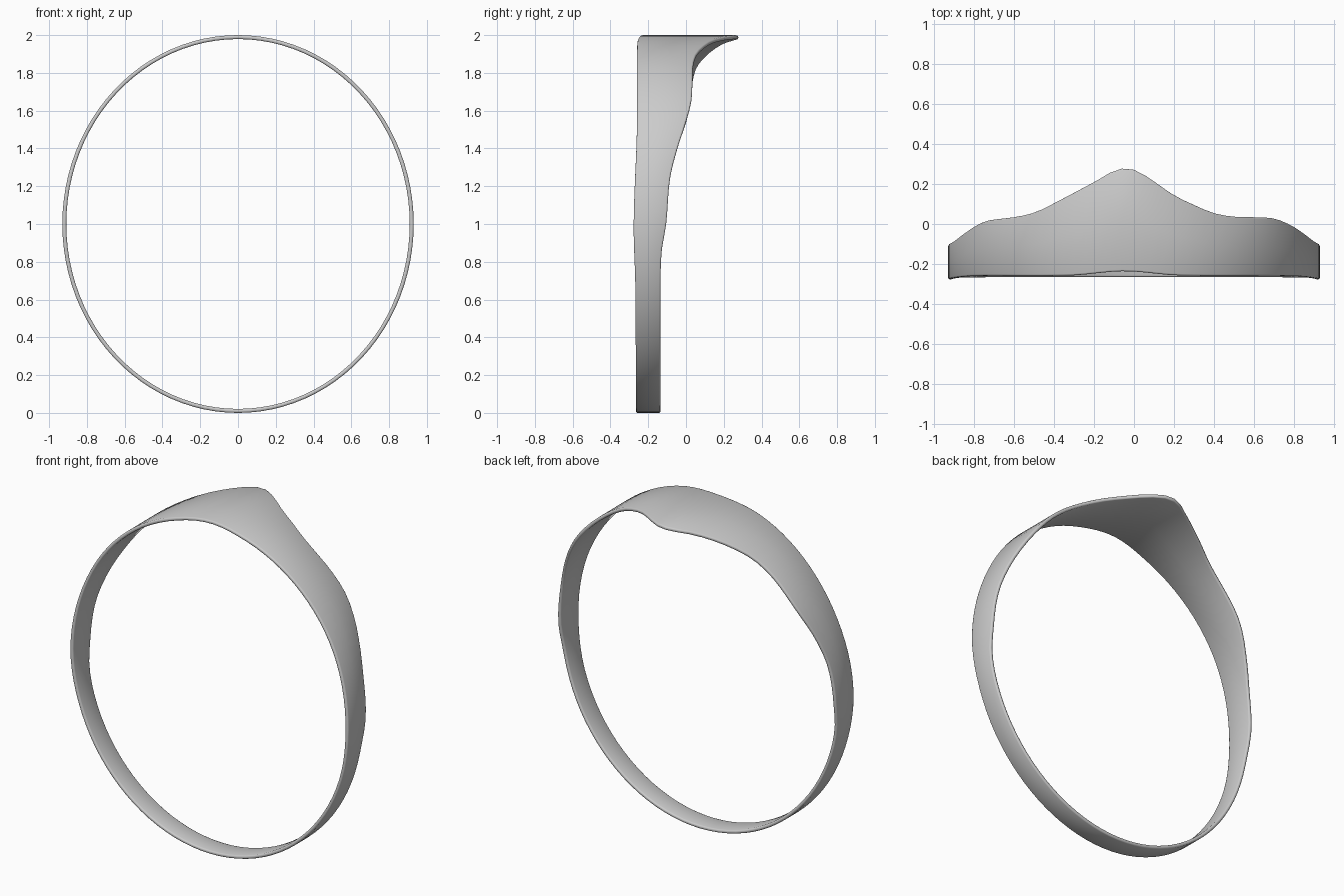
import bpy, bmesh, math

if "Cube" in bpy.data.objects:
    bpy.data.objects.remove(bpy.data.objects["Cube"])

# Edge positions (degrees clockwise from the top, y)
BACK = [(-180, -.135), (-114, -.135), (-99, -.13), (-90, -.105), (-76, -.085),
        (-66, -.045), (-54, .012), (-40, .035), (-32.5, .058), (-25.5, .105),
        (-12.4, .21), (-7, .26), (-3, .278), (1, .265), (6, .215), (12.4, .145),
        (19, .095), (25.5, .055), (32.5, .037), (40, .034), (49, .028), (58, -.005),
        (66, -.045), (76, -.085), (90, -.105), (99, -.13), (114, -.135), (180, -.135)]
FRONT = [(-180, -.265), (-110, -.268), (-90, -.277), (-60, -.26), (-20, -.257),
         (-3, -.236), (14, -.257), (60, -.26), (90, -.277), (110, -.268), (180, -.265)]
RX, RZ, THICK, SEGS = 0.93, 1.0, 0.021, 96


def smooth_lookup(pts, a):
    """Smooth curve through the keyed points."""
    n = len(pts)
    i = max(k for k in range(n - 1) if pts[k][0] <= a)

    def slope(k):
        if k in (0, n - 1):
            return 0
        return (pts[k + 1][1] - pts[k - 1][1]) / (pts[k + 1][0] - pts[k - 1][0])
    (a0, y0), (a1, y1) = pts[i], pts[i + 1]
    h = a1 - a0
    t = (a - a0) / h
    return ((2*t**3 - 3*t**2 + 1) * y0 + (t**3 - 2*t**2 + t) * h * slope(i)
            + (3*t**2 - 2*t**3) * y1 + (t**3 - t**2) * h * slope(i + 1))


# Rounded cross-section: (offset from front edge, offset from back edge, depth)
r = 0.008
SECTION = [("f", 0, r), ("f", r * .3, r * .3), ("f", r, 0), ("m", 0, 0), ("b", -r, 0),
           ("b", -r * .3, r * .3), ("b", 0, r), ("b", 0, THICK - r),
           ("b", -r * .3, THICK - r * .3), ("b", -r, THICK), ("m", 0, THICK),
           ("f", r, THICK), ("f", r * .3, THICK - r * .3), ("f", 0, THICK - r)]

# Band swept around the oval
bm = bmesh.new()
rings = []
for s in range(SEGS):
    deg = -180 + 360 * s / SEGS
    a = math.radians(deg)
    f, b = smooth_lookup(FRONT, deg), smooth_lookup(BACK, deg)
    base = {"f": f, "b": b, "m": (f + b) / 2}
    rings.append([bm.verts.new(((RX - d) * math.sin(a), base[k] + o,
                                1 + (RZ - d) * math.cos(a))) for k, o, d in SECTION])
n = len(SECTION)
for s in range(SEGS):
    p, q = rings[s], rings[(s + 1) % SEGS]
    for j in range(n):
        k = (j + 1) % n
        bm.faces.new((p[j], p[k], q[k], q[j]))
bmesh.ops.recalc_face_normals(bm, faces=bm.faces)
mesh = bpy.data.meshes.new("ring_band")
bm.to_mesh(mesh)
bm.free()
band = bpy.data.objects.new("ring_band", mesh)
bpy.context.collection.objects.link(band)
bpy.context.view_layer.objects.active = band
band.select_set(True)
bpy.ops.object.shade_smooth_by_angle(angle=math.radians(50))
